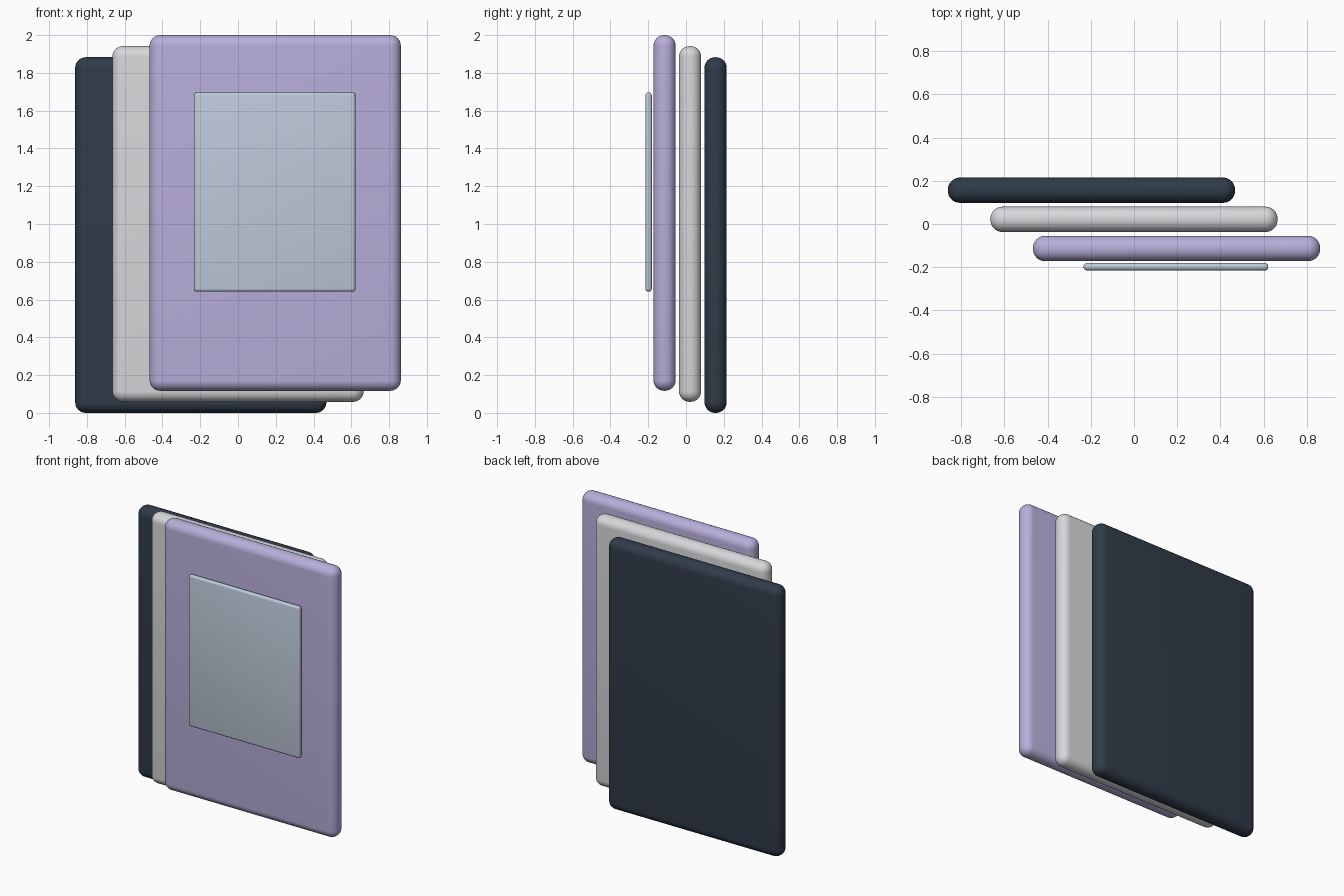
import bpy
import math

cube = bpy.data.objects.get("Cube")
if cube:
    bpy.data.objects.remove(cube, do_unlink=True)


def linear(c):
    return c / 12.92 if c <= 0.04045 else ((c + 0.055) / 1.055) ** 2.4


def make_material(name, hex_colour):
    rgb = [linear(int(hex_colour[i:i + 2], 16) / 255) for i in (0, 2, 4)]
    mat = bpy.data.materials.new(name)
    mat.use_nodes = True
    mat.diffuse_color = (*rgb, 1)
    mat.node_tree.nodes["Principled BSDF"].inputs["Base Color"].default_value = (*rgb, 1)
    return mat


def rounded_slab(name, centre, size, radius, segments, mat):
    """Box with every edge rounded."""
    bpy.ops.mesh.primitive_cube_add(size=1, location=centre)
    slab = bpy.context.object
    slab.name = name
    slab.scale = size
    bpy.ops.object.transform_apply(location=False, rotation=False, scale=True)
    bevel = slab.modifiers.new("rounding", 'BEVEL')
    bevel.width = radius
    bevel.segments = segments
    bevel.limit_method = 'NONE'
    bpy.ops.object.modifier_apply(modifier=bevel.name)
    bpy.ops.object.shade_smooth_by_angle(angle=math.radians(35))
    slab.data.materials.append(mat)
    return slab


# Three identical cards, each stepped forward, sideways and upward
card_size = (1.33, 0.117, 1.883)
cards = [
    ("back_card", make_material("dark slate", "303B49")),
    ("middle_card", make_material("light grey", "D6D7DA")),
    ("front_card", make_material("lavender", "B8AEDA")),
]
for i, (name, mat) in enumerate(cards):
    step = i - 1
    centre = (0.197 * step, 0.0215 - 0.135 * step, 1.0 + 0.0585 * step)
    rounded_slab(name, centre, card_size, 0.056, 8, mat)

# Thin panel floating just ahead of the front card
rounded_slab("front_panel", (0.194, -0.198, 1.169), (0.855, 0.034, 1.054),
             0.015, 4, make_material("pale blue grey", "BECADA"))
